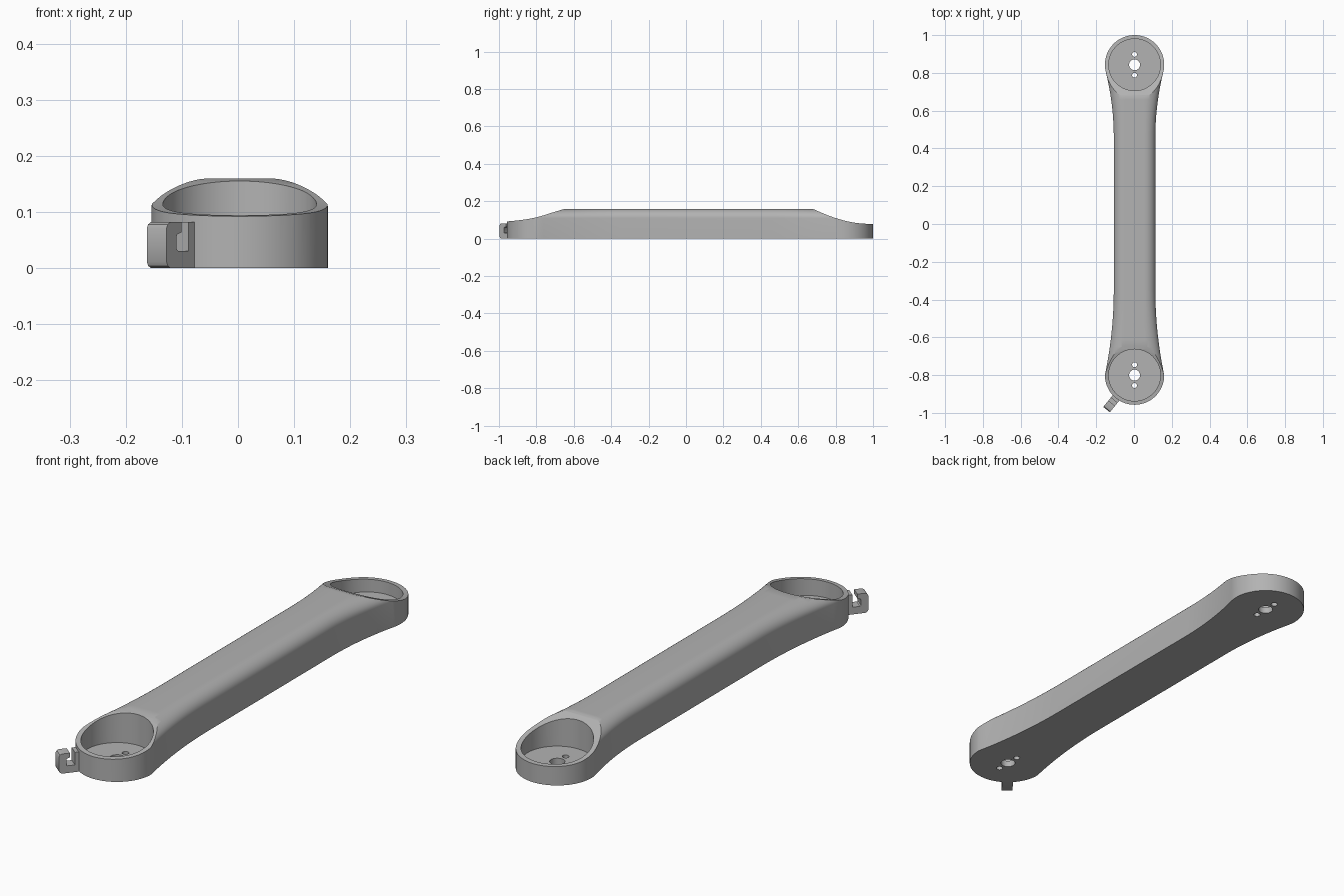
import bpy, bmesh, math
from mathutils import Matrix, Vector

cube = bpy.data.objects.get("Cube")
if cube:
    bpy.data.objects.remove(cube, do_unlink=True)

CX, R = 0.003, 0.157            # arm axis, end disc radius
FRONT, REAR = -0.80, 0.843      # disc centres along y
HALF, TOP, SHOULDER, FLAT = 0.11, 0.16, 0.11, 0.05

grey = bpy.data.materials.new("grey_plastic")
grey.use_nodes = True
grey.diffuse_color = (0.45, 0.45, 0.45, 1)
grey.node_tree.nodes["Principled BSDF"].inputs["Base Color"].default_value = (0.45, 0.45, 0.45, 1)


def finish(name, bm):
    bmesh.ops.recalc_face_normals(bm, faces=bm.faces)
    mesh = bpy.data.meshes.new(name)
    bm.to_mesh(mesh)
    bm.free()
    mesh.materials.append(grey)
    ob = bpy.data.objects.new(name, mesh)
    bpy.context.collection.objects.link(ob)
    return ob


def prism(name, points, depth, matrix):
    """Extrude a 2D outline symmetrically along its local z."""
    bm = bmesh.new()
    face = bm.faces.new([bm.verts.new((a, b, -depth / 2)) for a, b in points])
    ext = bmesh.ops.extrude_face_region(bm, geom=[face])
    moved = [v for v in ext["geom"] if isinstance(v, bmesh.types.BMVert)]
    bmesh.ops.translate(bm, verts=moved, vec=(0, 0, depth))
    bm.transform(matrix)
    return finish(name, bm)


def cylinder(name, y, radius, z0, z1, sides):
    bm = bmesh.new()
    bmesh.ops.create_cone(bm, cap_ends=True, segments=sides, radius1=radius, radius2=radius,
                          depth=z1 - z0, matrix=Matrix.Translation((CX, y, (z0 + z1) / 2)))
    return finish(name, bm)


def activate(ob):
    bpy.ops.object.select_all(action='DESELECT')
    ob.select_set(True)
    bpy.context.view_layer.objects.active = ob


def cut(ob, cutter):
    mod = ob.modifiers.new("cut", 'BOOLEAN')
    mod.operation, mod.solver, mod.object = 'DIFFERENCE', 'EXACT', cutter
    activate(ob)
    bpy.ops.object.modifier_apply(modifier=mod.name)
    bpy.data.objects.remove(cutter, do_unlink=True)


def smooth_curve(points, steps=6):
    """Catmull-Rom interpolation through 2D points."""
    p = [Vector(q) for q in points]
    p = [2 * p[0] - p[1]] + p + [2 * p[-1] - p[-2]]
    out = []
    for a, b, c, d in zip(p, p[1:], p[2:], p[3:]):
        for i in range(steps):
            t = i / steps
            out.append(0.5 * (2 * b + (c - a) * t + (2 * a - 5 * b + 4 * c - d) * t * t
                              + (3 * b - a - 3 * c + d) * t ** 3))
    return [tuple(q) for q in out + [p[-2]]]


# Outline stations (y, half width): round front, flared arm, round rear
def flare(y0, y1, w1, n=12):
    return [(y0 + (y1 - y0) * i / n, HALF + (w1 - HALF) * (i / n) ** 2) for i in range(n + 1)]


def arc(yc, a0, a1, n=24):
    angles = [math.radians(a0 + (a1 - a0) * i / n) for i in range(n + 1)]
    return [(yc + R * math.sin(a), R * math.cos(a)) for a in angles]


stations = arc(FRONT, -89, 0) + flare(-0.35, FRONT, R)[::-1][1:]
stations += flare(0.46, 0.80, 0.151) + arc(REAR, -15.5, 89, 30)[1:]

# Arm body: flat base, straight sides, rounded shoulders, narrow flat top
bm = bmesh.new()
rings = []
for y, w in stations:
    flat = min(FLAT, w * 0.9)
    half = [(w, 0)]
    for i in range(13):
        a = math.pi / 2 * i / 12
        half.append((flat + (w - flat) * math.cos(a), SHOULDER + (TOP - SHOULDER) * math.sin(a)))
    ring = half + [(-x, z) for x, z in reversed(half)]
    rings.append([bm.verts.new((CX + x, y, z)) for x, z in ring])
for r0, r1 in zip(rings, rings[1:]):
    for i in range(len(r0)):
        j = (i + 1) % len(r0)
        bm.faces.new((r0[i], r0[j], r1[j], r1[i]))
bm.faces.new(rings[0])
bm.faces.new(rings[-1])
arm = finish("arm_body", bm)

# Concave slopes scooped off the top at both ends
along_x = Matrix(((0, 0, 1, 0), (1, 0, 0, 0), (0, 1, 0, 0), (0, 0, 0, 1)))
front_slope = [(-0.64, 0.162), (-0.72, 0.138), (-0.80, 0.114), (-0.88, 0.1), (-0.97, 0.091)]
rear_slope = [(0.672, 0.162), (0.72, 0.141), (0.78, 0.117), (0.85, 0.096), (0.92, 0.083), (1.01, 0.077)]
for slope, end in ((front_slope, -1.1), (rear_slope, 1.1)):
    outline = smooth_curve(slope) + [(end, slope[-1][1]), (end, 0.3), (slope[0][0], 0.3)]
    cut(arm, prism("slope_cutter", outline, 1, along_x))

# Round pockets with a centre hole and two screw holes
for yc in (FRONT, REAR):
    cut(arm, cylinder("pocket_cutter", yc, 0.137, 0.027, 0.4, 96))
    cut(arm, cylinder("centre_hole_cutter", yc, 0.029, -0.1, 0.1, 32))
    for side in (-1, 1):
        cut(arm, cylinder("screw_hole_cutter", yc + side * 0.055, 0.013, -0.1, 0.1, 20))

# Cable hook pointing radially out of the front disc
profile = [(0.15, 0), (0.223, 0), (0.231, 0.004), (0.235, 0.012), (0.235, 0.07), (0.231, 0.078),
           (0.223, 0.082), (0.192, 0.082), (0.192, 0.064), (0.204, 0.06), (0.206, 0.056),
           (0.206, 0.034), (0.202, 0.03), (0.172, 0.03), (0.172, 0.082), (0.15, 0.082)]
out = Vector((-0.63, -0.776, 0)).normalized()
up = Vector((0, 0, 1))
frame = Matrix((out, up, out.cross(up))).transposed().to_4x4()
hook = prism("cable_hook", profile, 0.045, Matrix.Translation((CX, FRONT, 0)) @ frame)

for ob in (arm, hook):
    activate(ob)
    bpy.ops.object.shade_smooth_by_angle(angle=math.radians(30))
